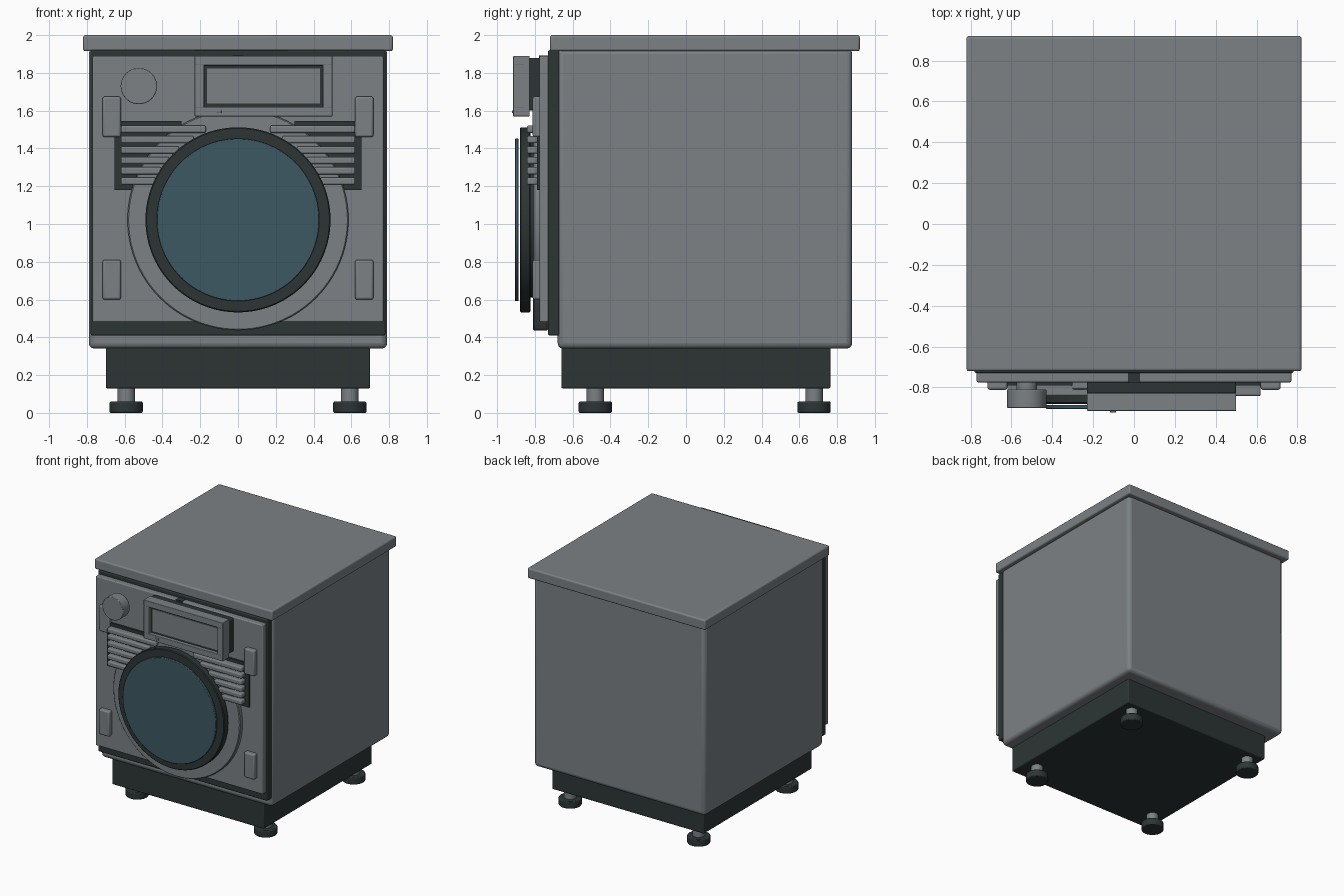
import bpy, bmesh, math
from mathutils import Matrix

if "Cube" in bpy.data.objects:
    bpy.data.objects.remove(bpy.data.objects["Cube"])


def material(name, rgb):
    m = bpy.data.materials.new(name)
    m.diffuse_color = (*rgb, 1)
    m.use_nodes = True
    m.node_tree.nodes["Principled BSDF"].inputs["Base Color"].default_value = m.diffuse_color
    return m


GREY = material("steel grey", (0.20, 0.22, 0.235))
DARK = material("dark rubber", (0.026, 0.036, 0.036))
GLASS = material("blue glass", (0.048, 0.098, 0.125))


def finish(bm, name, mat, bevel, segments=3):
    bmesh.ops.recalc_face_normals(bm, faces=bm.faces)
    mesh = bpy.data.meshes.new(name)
    bm.to_mesh(mesh)
    bm.free()
    ob = bpy.data.objects.new(name, mesh)
    bpy.context.collection.objects.link(ob)
    mesh.materials.append(mat)
    bpy.ops.object.select_all(action='DESELECT')
    bpy.context.view_layer.objects.active = ob
    ob.select_set(True)
    if bevel:
        mod = ob.modifiers.new("rounded edges", 'BEVEL')
        mod.width, mod.segments, mod.limit_method = bevel, segments, 'ANGLE'
        mod.angle_limit = math.radians(40)
    bpy.ops.object.shade_smooth_by_angle(angle=math.radians(35))
    return ob


def box(name, mat, x, y, z, bevel=0.0):
    """Box from (min, max) pairs."""
    bm = bmesh.new()
    bmesh.ops.create_cube(bm, size=1)
    for v in bm.verts:
        v.co = [r[0] if c < 0 else r[1] for c, r in zip(v.co, (x, y, z))]
    return finish(bm, name, mat, bevel)


def disc(name, mat, center, radius, depth, axis='Y', bevel=0.004, sides=64):
    bm = bmesh.new()
    rot = Matrix.Rotation(math.pi / 2, 4, 'X') if axis == 'Y' else Matrix()
    bmesh.ops.create_cone(bm, cap_ends=True, segments=sides, radius1=radius,
                          radius2=radius, depth=depth,
                          matrix=Matrix.Translation(center) @ rot)
    return finish(bm, name, mat, bevel, 2)


def ring(name, mat, cx, cz, inner, outer, y0, y1, sides=96):
    """Flat annulus facing the front, with softened rims."""
    b = 0.006
    profile = [(inner, y1), (inner, y0), (outer - b, y0), (outer, y0 + b),
               (outer, y1 - b), (outer - b, y1)]
    bm = bmesh.new()
    loops = []
    for i in range(sides):
        a = math.tau * i / sides
        loops.append([bm.verts.new((cx + r * math.cos(a), y, cz + r * math.sin(a)))
                      for r, y in profile])
    for i in range(sides):
        p, q = loops[i], loops[(i + 1) % sides]
        for j in range(len(profile)):
            k = (j + 1) % len(profile)
            bm.faces.new((p[j], p[k], q[k], q[j]))
    return finish(bm, name, mat, 0)


# Cabinet
box("cabinet", GREY, (-0.79, 0.79), (-0.68, 0.88), (0.34, 1.93), 0.03)
box("worktop", GREY, (-0.82, 0.82), (-0.72, 0.92), (1.915, 2.0), 0.012)
box("front_gasket", DARK, (-0.78, 0.78), (-0.73, -0.67), (0.41, 1.92), 0.008)
box("front_panel", GREY, (-0.77, 0.77), (-0.775, -0.72), (0.48, 1.89), 0.008)
box("panel_latch", DARK, (-0.03, 0.03), (-0.778, -0.72), (1.86, 1.893))

# Plinth and feet
box("plinth", DARK, (-0.70, 0.70), (-0.66, 0.765), (0.13, 0.36), 0.008)
for x in (-0.592, 0.592):
    for y in (-0.48, 0.678):
        disc("foot_stem", GREY, (x, y, 0.095), 0.046, 0.10, 'Z', 0)
        disc("foot_pad", DARK, (x, y, 0.03), 0.088, 0.06, 'Z', 0.007, 48)

# Door
CZ = 1.022
ring("door_surround", GREY, 0, CZ, 0.40, 0.585, -0.81, -0.73)
disc("door_hub", DARK, (0, -0.81, CZ), 0.41, 0.07)
ring("door_seal", DARK, 0, CZ, 0.38, 0.49, -0.88, -0.822)
disc("door_seal_back", DARK, (0, -0.852, CZ), 0.40, 0.05)
disc("door_glass", GLASS, (0, -0.896, CZ), 0.43, 0.02, sides=96)

# Vents, hinges and latches on both sides
for s in (-1, 1):
    def span(a, b):
        return tuple(sorted((s * a, s * b)))
    box("vent_recess", DARK, span(0.30, 0.655), (-0.79, -0.76), (1.18, 1.545))
    for i in range(6):
        z = 1.227 + i * 0.055
        start = max(0.17, math.sqrt(max(0, 0.49 ** 2 - (z - CZ) ** 2)) - 0.01)
        box("vent_slat", GREY, span(start, 0.62), (-0.842, -0.785),
            (z - 0.019, z + 0.019), 0.009)
    for z in ((0.60, 0.81), (1.46, 1.675)):
        box("side_bracket", GREY, span(0.62, 0.717), (-0.812, -0.76), z, 0.012)

# Control knob
disc("knob", GREY, (-0.525, -0.855, 1.73), 0.096, 0.09)
disc("knob_shaft", GREY, (-0.525, -0.79, 1.73), 0.05, 0.06)

# Display: backing, frame bars, recessed dark surround and screen
box("display_backing", DARK, (-0.23, 0.50), (-0.832, -0.765), (1.60, 1.88), 0.01)
X0, X1, Z0, Z1 = -0.23, 0.50, 1.57, 1.89
box("display_back", GREY, (X0, X1), (-0.86, -0.828), (Z0, Z1), 0.004)
for z in ((Z0, 1.62), (1.84, Z1)):
    box("display_frame_bar", GREY, (X0, X1), (-0.915, -0.85), z, 0.004)
for x in ((X0, -0.18), (0.45, X1)):
    box("display_frame_side", GREY, x, (-0.915, -0.85), (1.615, 1.845), 0.004)
box("display_surround", DARK, (-0.185, 0.455), (-0.885, -0.855), (1.615, 1.845))
box("display_screen", GREY, (-0.163, 0.435), (-0.891, -0.88), (1.637, 1.822))
box("display_button", GREY, (-0.117, -0.088), (-0.922, -0.90), (1.588, 1.602), 0.002)
